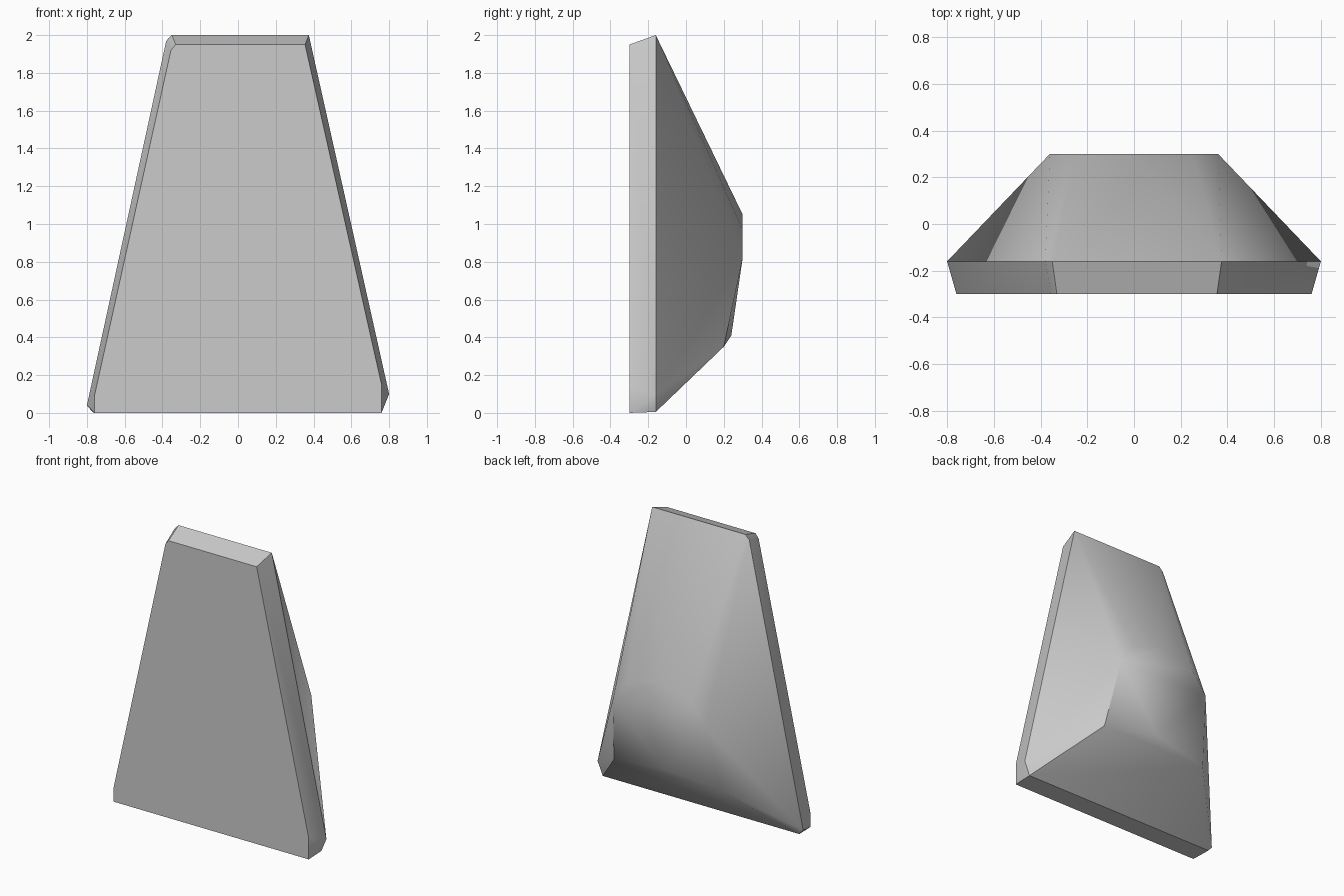
import bpy, bmesh, math

default = bpy.data.objects.get("Cube")
if default:
    bpy.data.objects.remove(default, do_unlink=True)

grey = bpy.data.materials.new("stone_grey")
grey.use_nodes = True
colour = (0.6, 0.6, 0.6, 1.0)
grey.diffuse_color = colour
grey.node_tree.nodes["Principled BSDF"].inputs["Base Color"].default_value = colour


def ring(y, outline):
    """Place an (x, z) outline at depth y."""
    return [(x, y, z) for x, z in outline]


# Flat front face, with one clipped upper corner
front = ring(-0.3, [(-0.76, 0), (0.76, 0), (0.76, 0.15), (0.355, 1.95),
                    (-0.33, 1.95), (-0.355, 1.92), (-0.76, 0.09)])
# Widest rim, where the bevelled slab meets the sloping back
rim = ring(-0.16, [(-0.77, 0.005), (0.76, 0.005), (0.8, 0.1), (0.375, 2.0),
                   (-0.35, 2.0), (-0.38, 1.97), (-0.8, 0.04)])
# Arched plateau on the back
plateau = ring(0.3, [(-0.36, 0.82), (-0.25, 0.97), (0, 1.05),
                     (0.25, 0.97), (0.36, 0.82)])
# Ridge where the plateau breaks towards the base
lower_ridge = [(-0.42, 0.2, 0.35), (0, 0.24, 0.41), (0.42, 0.2, 0.35)]

# Skin the sections into one faceted stone
bm = bmesh.new()
for point in front + rim + plateau + lower_ridge:
    bm.verts.new(point)
bmesh.ops.convex_hull(bm, input=bm.verts)
bmesh.ops.dissolve_limit(bm, angle_limit=math.radians(1),
                         verts=bm.verts, edges=bm.edges)
bmesh.ops.recalc_face_normals(bm, faces=bm.faces)
mesh = bpy.data.meshes.new("stone_slab")
bm.to_mesh(mesh)
bm.free()
mesh.materials.append(grey)

stone = bpy.data.objects.new("stone_slab", mesh)
bpy.context.collection.objects.link(stone)
bpy.ops.object.select_all(action="DESELECT")
stone.select_set(True)
bpy.context.view_layer.objects.active = stone
bpy.ops.object.shade_smooth_by_angle(angle=math.radians(35))
